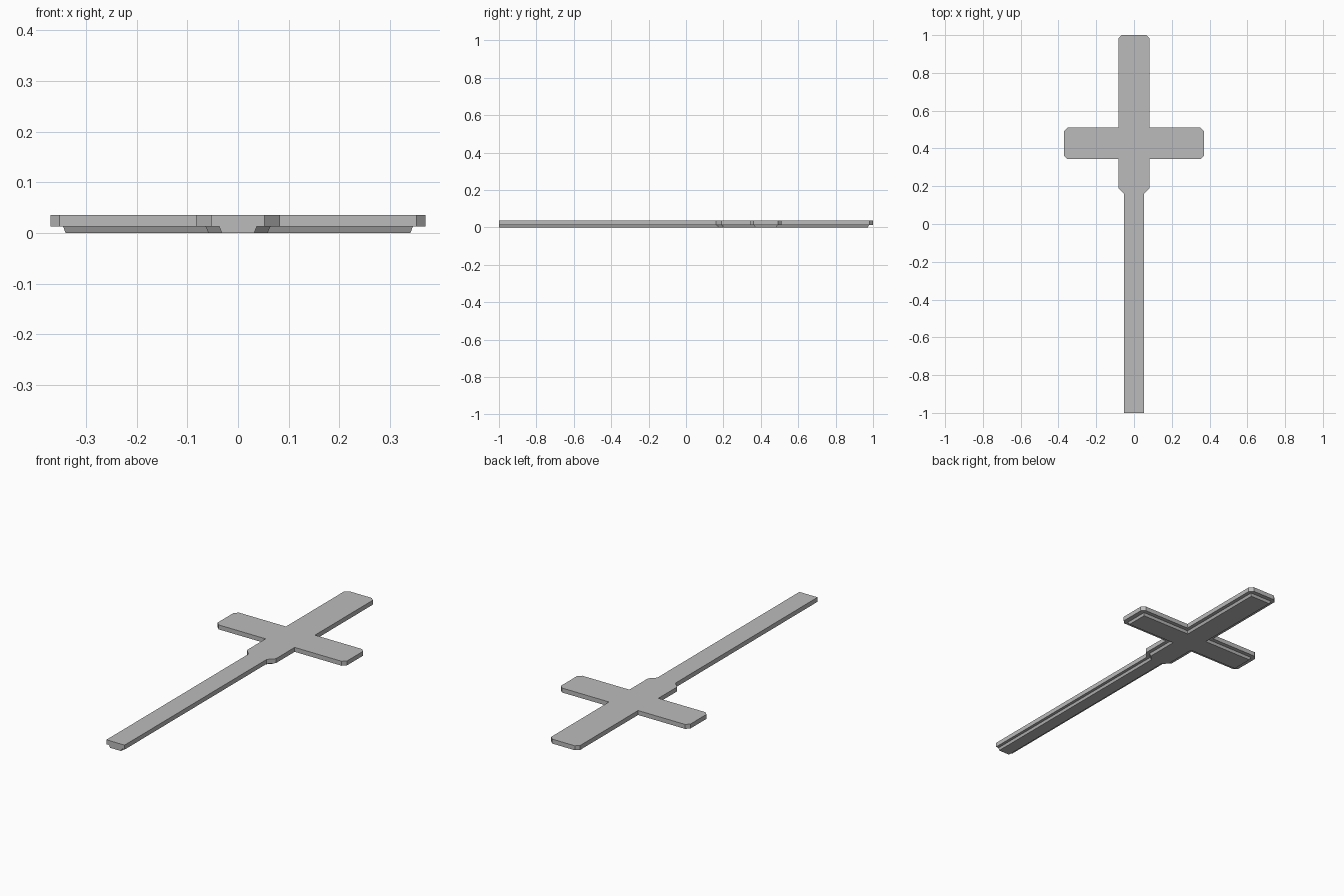
import bpy
import bmesh

default_cube = bpy.data.objects.get("Cube")
if default_cube:
    bpy.data.objects.remove(default_cube, do_unlink=True)

grey = bpy.data.materials.new("plain grey")
grey.use_nodes = True
colour = (0.5, 0.5, 0.5, 1)
grey.diffuse_color = colour
grey.node_tree.nodes["Principled BSDF"].inputs["Base Color"].default_value = colour


def half_outline(stem, head, arm, neck, low, high, top, cut):
    """Right half of the cross outline, from the stem end up to the head."""
    pts = [(stem, -1), (stem, neck), (head, neck + head - stem), (head, low)]
    if cut:
        pts += [(arm - cut, low), (arm, low + cut), (arm, high - cut),
                (arm - cut, high), (head, high), (head, top - cut), (head - cut, top)]
    else:
        pts += [(arm, low), (arm, high), (head, high), (head, top)]
    return pts


def build_layer(name, lower, upper, z_low, z_high):
    """Solid lofted between two mirrored outlines."""
    bm = bmesh.new()
    rings = []
    for half, z in ((lower, z_low), (upper, z_high)):
        loop = half + [(-x, y) for x, y in reversed(half)]
        rings.append([bm.verts.new((x, y, z)) for x, y in loop])
    bottom, top = rings
    bm.faces.new(list(reversed(bottom)))
    bm.faces.new(top)
    count = len(top)
    for i in range(count):
        j = (i + 1) % count
        bm.faces.new((bottom[i], bottom[j], top[j], top[i]))
    bmesh.ops.recalc_face_normals(bm, faces=bm.faces)
    mesh = bpy.data.meshes.new(name)
    bm.to_mesh(mesh)
    bm.free()
    mesh.materials.append(grey)
    obj = bpy.data.objects.new(name, mesh)
    bpy.context.collection.objects.link(obj)


# Main slab with clipped corners
slab = half_outline(0.052, 0.083, 0.37, 0.16, 0.344, 0.51, 1, 0.018)
build_layer("cross_slab", slab, slab, 0.013, 0.036)

# Narrower tapered backing, flush with the slab at the stem end
backing_low = half_outline(0.032, 0.058, 0.34, 0.172, 0.37, 0.483, 0.972, 0)
backing_high = half_outline(0.037, 0.064, 0.345, 0.169, 0.364, 0.489, 0.978, 0)
build_layer("tapered_backing", backing_low, backing_high, 0, 0.013)
